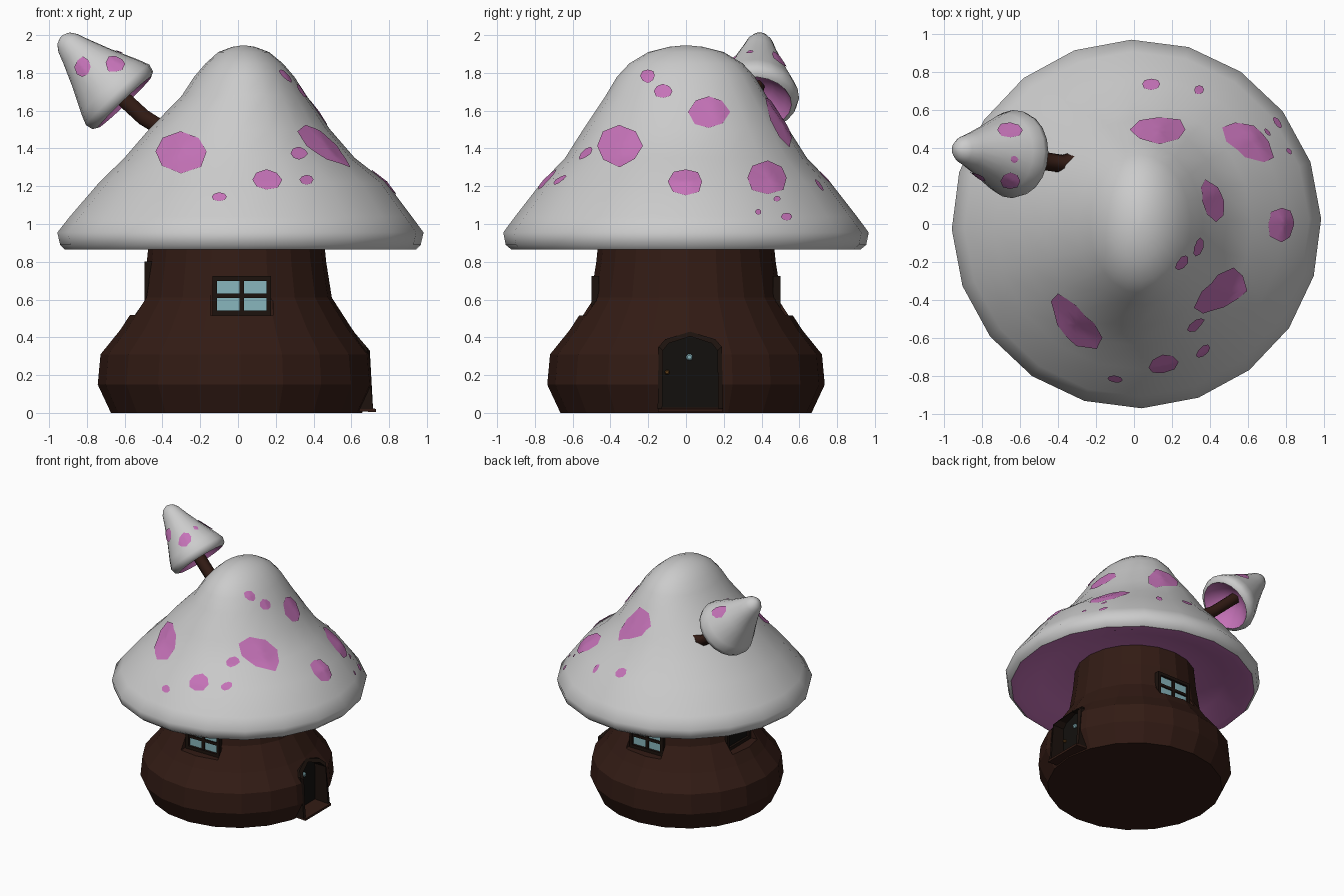
import bpy, bmesh, math, random
from mathutils import Vector, Matrix
from mathutils.bvhtree import BVHTree

if "Cube" in bpy.data.objects:
    bpy.data.objects.remove(bpy.data.objects["Cube"])

random.seed(4)
SIDES = 20


def mat(name, r, g, b):
    m = bpy.data.materials.new(name)
    m.diffuse_color = (r, g, b, 1)
    m.use_nodes = True
    m.node_tree.nodes["Principled BSDF"].inputs["Base Color"].default_value = m.diffuse_color
    return m


BROWN = mat("dark_wood", .032, .011, .007)
TRIM = mat("trim_wood", .012, .006, .004)
PINK = mat("pink", .56, .17, .48)
GLASS = mat("pale_glass", .25, .47, .51)
BLACK = mat("door_black", .006, .005, .004)
KNOB = mat("brass", .12, .05, .01)


def make(name, verts, faces, material=None, smooth=False):
    me = bpy.data.meshes.new(name)
    me.from_pydata([tuple(v) for v in verts], [], faces)
    me.polygons.foreach_set("use_smooth", [smooth] * len(me.polygons))
    if material:
        me.materials.append(material)
    ob = bpy.data.objects.new(name, me)
    bpy.context.collection.objects.link(ob)
    return ob


def loft(name, rings, material=None, smooth=False, m=Matrix(), flip=False,
         bottom=False, top=True, n=SIDES):
    """Stack of elliptical rings given as (z, centre x, x radius, y radius)."""
    verts, faces = [], []
    for z, cx, rx, ry in rings:
        for i in range(n):
            a = math.tau * (i + .09) / n
            verts.append(m @ Vector((cx + rx * math.cos(a), ry * math.sin(a), z)))
    for k in range(len(rings) - 1):
        for i in range(n):
            j = (i + 1) % n
            faces.append((k*n + i, k*n + j, k*n + n + j, k*n + n + i))
    if top:
        faces.append(tuple(range((len(rings) - 1) * n, len(rings) * n)))
    if bottom:
        faces.append(tuple(reversed(range(n))))
    if flip:
        faces = [tuple(reversed(f)) for f in faces]
    return make(name, verts, faces, material, smooth)


def box(name, m, centre, size, material):
    bm = bmesh.new()
    bmesh.ops.create_cube(bm, size=1, matrix=m @ Matrix.Translation(centre)
                          @ Matrix.Diagonal((*size, 1)))
    me = bpy.data.meshes.new(name)
    bm.to_mesh(me)
    bm.free()
    me.materials.append(material)
    ob = bpy.data.objects.new(name, me)
    bpy.context.collection.objects.link(ob)
    return ob


# Trunk
body = loft("trunk", [(z, -.008, r, r) for z, r in
            [(0, .665), (.15, .735), (.31, .72), (.44, .615), (.61, .505),
             (.80, .475), (1.0, .455)]], BROWN, bottom=True)


def cut(cutter):
    cutter.hide_render = True
    mod = body.modifiers.new("opening", 'BOOLEAN')
    mod.object, mod.operation, mod.solver = cutter, 'DIFFERENCE', 'EXACT'
    bpy.context.view_layer.objects.active = body
    bpy.ops.object.modifier_apply(modifier=mod.name)
    bpy.data.objects.remove(cutter)


# Door opening, frame and panel
OUTLINE = [(-.15, .02), (-.145, .35), (-.11, .39), (.022, .43), (.155, .39),
           (.19, .35), (.195, .02)]


def inset(y, z, k=.86):
    return .022 + (y - .022) * k, .02 + (z - .02) * .94


def front_x(z):
    return .715 - max(0, z - .31) * .85


N = len(OUTLINE)
loop_faces = [(i, i + 1, i + 1 + N, i + N) for i in range(N - 1)] + [(N - 1, 0, N, 2*N - 1)]
cutter = make("door_cutter", [(.58, y, z) for y, z in OUTLINE] + [(.9, y, z) for y, z in OUTLINE],
              loop_faces + [tuple(reversed(range(N))), tuple(range(N, 2*N))])
bm = bmesh.new()
bm.from_mesh(cutter.data)
bmesh.ops.recalc_face_normals(bm, faces=bm.faces)
bm.to_mesh(cutter.data)
bm.free()
cut(cutter)

inner = [inset(y, z) for y, z in OUTLINE]
fv, ff = [], []
for pts, x in ((OUTLINE, None), (inner, None), (inner, .58), (OUTLINE, .58)):
    fv += [(front_x(z) if x is None else x, y, z) for y, z in pts]
for k in range(4):
    a, b = k * N, (k + 1) % 4 * N
    ff += [(a + i, a + i + 1, b + i + 1, b + i) for i in range(N - 1)]
make("door_frame", fv, ff, TRIM)
make("door_panel", [(.595, y, z) for y, z in OUTLINE], [tuple(range(N))[::-1]], BLACK)
for name, y, z, r, mt in (("door_peephole", .018, .295, .018, GLASS),
                          ("door_knob", -.10, .215, .013, KNOB)):
    rot = Matrix.Translation((.595, y, z)) @ Matrix.Rotation(math.pi / 2, 4, 'Y')
    loft(name, [(0, 0, r, r), (.012, 0, r, r), (.018, 0, r*.6, r*.6)], mt, m=rot, n=10)
box("door_step", Matrix.Translation((.64, .022, .018)) @ Matrix.Rotation(.06, 4, 'Y'),
    (0, 0, 0), (.18, .34, .018), BROWN)


# Windows set into upright recesses: local x across, z up, -y outward
def window(name, turn, dist, x, z, w, h, pane, cross):
    m = Matrix.Rotation(turn, 4, 'Z') @ Matrix.Translation((x, -dist, z))
    cut(box(name + "_cutter", m, (0, -.1, 0), (w + .02, .2, h + .005), BROWN))
    box(name + "_pane", m, (0, 0, 0), (w - .03, .012, h - .03), pane)
    for s in (-1, 1):
        box(name + "_side", m, (s * (w/2 - .012), -.005, 0), (.026, .04, h), TRIM)
        box(name + "_rail", m, (0, -.005, s * (h/2 - .012)), (w, .04, .026), TRIM)
    if cross:
        box(name + "_mullion", m, (0, -.005, 0), (.025, .025, h - .03), TRIM)
        box(name + "_crossbar", m, (0, -.005, 0), (w - .03, .025, .022), TRIM)


window("front_window", 0, .475, .02, .62, .31, .205, GLASS, True)
window("back_window", math.pi, .475, -.02, .62, .31, .205, GLASS, True)
window("left_window", -math.pi / 2, .47, 0, .66, .31, .28, BLACK, False)

# Main cap and its pink underside
cap = loft("cap", [(.865, .013, .93, .925), (.89, .013, .955, .955), (.955, .013, .97, .968),
                   (1.04, .015, .905, .905), (1.22, .025, .76, .765), (1.35, .008, .61, .64),
                   (1.50, .008, .48, .545), (1.68, .033, .33, .425), (1.78, .033, .265, .365),
                   (1.85, .033, .205, .30), (1.91, .03, .135, .20), (1.938, .03, .06, .09),
                   (1.945, .03, .012, .018)], smooth=True)
loft("cap_underside", [(.865, .013, .93, .925), (.87, .01, .87, .87), (.93, .01, .70, .70),
                       (.98, 0, .44, .44)], PINK, True, flip=True)

# Small tilted mushroom growing from the cap
axis = Vector((-.69, .06, .72)).normalized()
tilt = (Matrix.Translation((-.61, .365, 1.655))
        @ Vector((0, 0, 1)).rotation_difference(axis).to_matrix().to_4x4())
small = loft("small_cap", [(z, 0, r, r) for z, r in
             [(-.015, .195), (0, .222), (.04, .232), (.10, .208), (.24, .142), (.36, .092),
              (.42, .07), (.455, .045), (.47, .01)]], smooth=True, m=tilt)
loft("small_cap_underside", [(z, 0, r, r) for z, r in
     [(-.015, .195), (.03, .165), (.09, .09), (.11, .03)]], PINK, True, m=tilt, flip=True)

cu = bpy.data.curves.new("small_stem", 'CURVE')
cu.dimensions, cu.bevel_depth, cu.bevel_resolution = '3D', .048, 1
cu.use_fill_caps = True
path = [(-.30, .335, 1.49), (-.37, .315, 1.485), (-.50, .335, 1.565), (-.69, .37, 1.74)]
sp = cu.splines.new('POLY')
sp.points.add(len(path) - 1)
for p, c in zip(sp.points, path):
    p.co = (*c, 1)
cu.materials.append(BROWN)
bpy.context.collection.objects.link(bpy.data.objects.new("small_stem", cu))


# Spots: uneven polygons projected on a cap from the front, right or top
def spots(target, name, items):
    tree = BVHTree.FromPolygons([v.co for v in target.data.vertices],
                                [p.vertices[:] for p in target.data.polygons])
    rays = {'F': (lambda u, v: (u, -3, v), (0, 1, 0)),
            'R': (lambda u, v: (3, u, v), (-1, 0, 0)),
            'T': (lambda u, v: (u, v, 3), (0, 0, -1))}
    for view, u, v, w, h in items:
        start, d = rays[view]
        corners = []
        for i in range(8):
            s, a = random.uniform(.90, 1.08), math.tau * i / 8
            corners.append(Vector((s * math.cos(a) * w / 2, s * math.sin(a) * h / 2)))
        edge = []
        for i in range(8):
            edge += [corners[i].lerp(corners[(i + 1) % 8], t) for t in (0, .5)]
        n, rows = len(edge), 4
        flat = [Vector((0, 0))] + [e * k / rows for k in range(1, rows + 1) for e in edge]
        hits = [tree.ray_cast(Vector(start(u + a, v + b)), Vector(d)) for a, b in flat]
        if any(hit[0] is None for hit in hits):
            continue
        faces = []
        for i in range(n):
            j = (i + 1) % n
            faces.append((0, 1 + i, 1 + j))
            faces += [(1 + k*n + i, 1 + k*n + n + i, 1 + k*n + n + j, 1 + k*n + j)
                      for k in range(rows - 1)]
        make(name, [hit[0] + hit[1] * .007 for hit in hits], faces, PINK, True)


spots(cap, "cap_spot", [
    ('F', -.30, 1.38, .29, .22), ('F', .15, 1.23, .16, .11), ('F', -.10, 1.14, .08, .045),
    ('F', .32, 1.37, .09, .07), ('F', .36, 1.23, .07, .05),
    ('R', -.35, 1.41, .25, .22), ('R', -.20, 1.78, .08, .07), ('R', -.12, 1.70, .10, .075),
    ('R', .12, 1.59, .21, .18), ('R', 0, 1.22, .18, .14), ('R', .43, 1.24, .22, .17),
    ('R', .48, 1.13, .04, .03), ('R', .38, 1.06, .035, .03), ('R', .53, 1.035, .06, .045),
    ('T', .13, .49, .29, .14), ('T', .09, .73, .10, .06), ('T', .34, .70, .055, .05)])
spots(small, "small_cap_spot", [
    ('F', -.82, 1.83, .08, .10), ('T', -.65, .49, .13, .08), ('T', -.65, .23, .10, .085),
    ('T', -.63, .34, .04, .035)])
